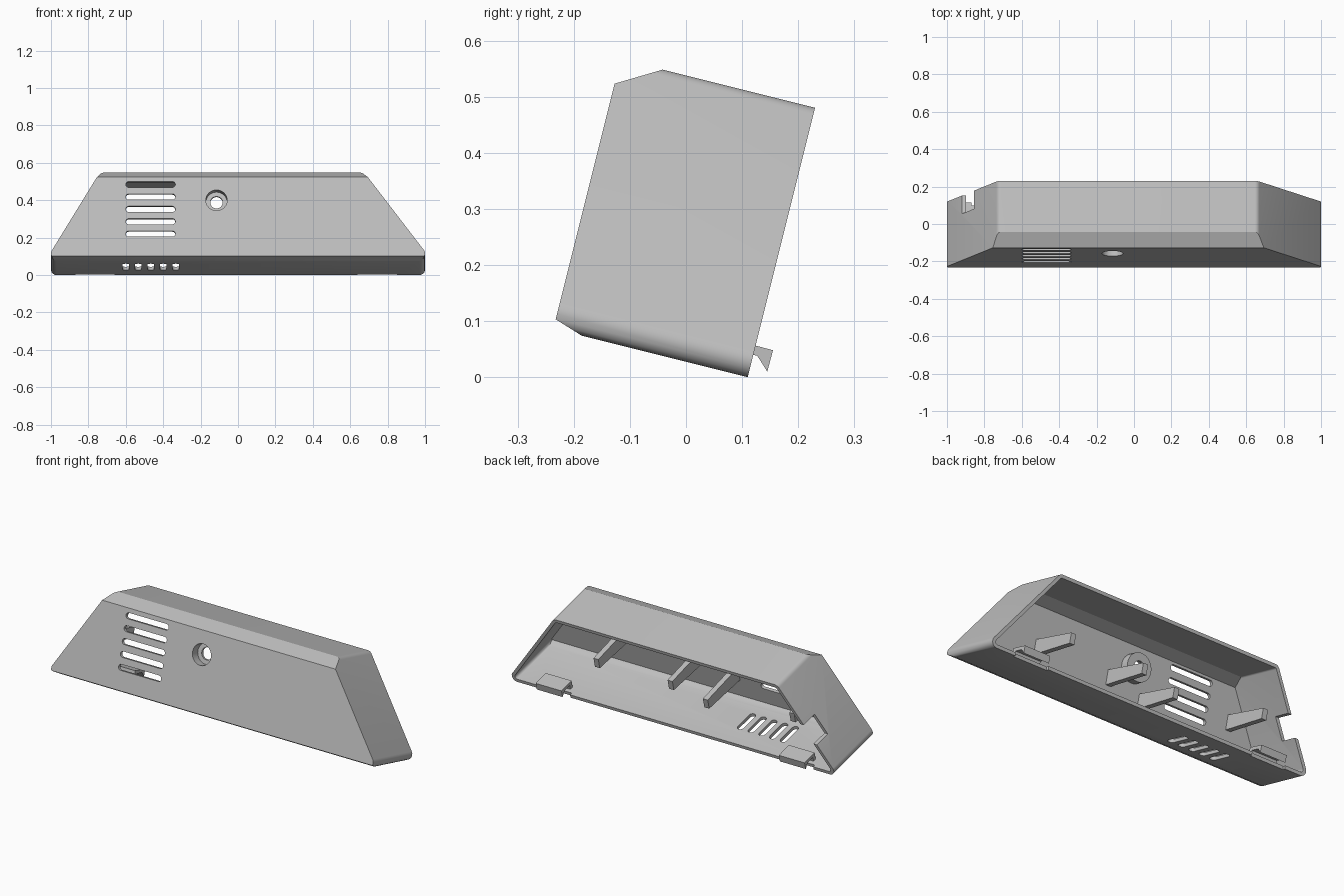
import bpy, bmesh, math
from mathutils import Vector, Matrix

if "Cube" in bpy.data.objects:
    bpy.data.objects.remove(bpy.data.objects["Cube"])

grey = bpy.data.materials.new("plain grey")
grey.use_nodes = True
COLOUR = (0.52, 0.52, 0.52, 1)
grey.diffuse_color = COLOUR
grey.node_tree.nodes["Principled BSDF"].inputs["Base Color"].default_value = COLOUR

# Cover frame: x across, v up the face, d from open back towards the face; tilted back
TILT = Matrix.Translation((0, 0.11, 0)) @ Matrix.Rotation(math.radians(-14.04), 4, 'X')
HEIGHT, DEPTH, WALL = 0.495, 0.357, 0.018
face_on = lambda x, v, d: (x, -d, v)
from_below = lambda x, d, v: (x, -d, v)
from_side = lambda d, v, x: (x, -d, v)


def finish(name, bm):
    bmesh.ops.recalc_face_normals(bm, faces=bm.faces)
    mesh = bpy.data.meshes.new(name)
    bm.to_mesh(mesh)
    bm.free()
    mesh.materials.append(grey)
    ob = bpy.data.objects.new(name, mesh)
    ob.matrix_world = TILT
    bpy.context.collection.objects.link(ob)
    return ob


def add_prism(bm, outline, place, lo, hi):
    ends = [[bm.verts.new(place(p[0], p[1], h)) for p in outline] for h in (lo, hi)]
    n = len(outline)
    for ring in ends:
        bm.faces.new(ring)
    for i in range(n):
        j = (i + 1) % n
        bm.faces.new((ends[0][i], ends[0][j], ends[1][j], ends[1][i]))


def prism(name, outline, place, lo, hi):
    bm = bmesh.new()
    add_prism(bm, outline, place, lo, hi)
    return finish(name, bm)


def rect(a, b, c, d):
    return [(a, c), (b, c), (b, d), (a, d)]


def rounded(corners, r, steps=6):
    """Fillet every corner of a convex outline."""
    pts = []
    corners = [Vector(c) for c in corners]
    for i, c in enumerate(corners):
        a = (corners[i - 1] - c).normalized()
        b = (corners[(i + 1) % len(corners)] - c).normalized()
        half = a.angle(b) / 2
        centre = c + (a + b).normalized() * (r / math.sin(half))
        start = c + a * (r / math.tan(half)) - centre
        end = c + b * (r / math.tan(half)) - centre
        sweep = start.angle(end)
        for k in range(steps + 1):
            t = k / steps
            pts.append(centre + (start * math.sin((1 - t) * sweep)
                                 + end * math.sin(t * sweep)) / math.sin(sweep))
    return pts


def body(name, inset, back, radius):
    """Trapezoid block with chamfered upper and lower front edges."""
    left, right = math.radians(59.2), math.radians(53.3)

    def side(sign, foot, angle, v):
        return (sign * (foot - v / math.tan(angle) - inset / math.sin(angle)), v)
    low, high = inset, HEIGHT - inset
    outline = rounded([side(-1, 1.023, left, low), side(1, 1.03, right, low),
                       side(1, 1.03, right, high), side(-1, 1.023, left, high)], radius)
    bm = bmesh.new()
    add_prism(bm, outline, face_on, back, DEPTH - inset)
    for point, normal in (((0, -0.28, HEIGHT), (0, -0.045, 0.077)),
                          ((0, -0.305, 0), (0, -0.017, -0.052))):
        no = Vector(normal).normalized()
        cut = bmesh.ops.bisect_plane(bm, geom=bm.verts[:] + bm.edges[:] + bm.faces[:],
                                     plane_co=Vector(point) - no * inset,
                                     plane_no=no, clear_outer=True)
        edges = [e for e in cut["geom_cut"] if isinstance(e, bmesh.types.BMEdge)]
        bmesh.ops.edgeloop_fill(bm, edges=edges)
    return finish(name, bm)


def carve(target, cutter):
    cutter.hide_render = True
    mod = target.modifiers.new("cut", 'BOOLEAN')
    mod.operation, mod.solver, mod.object = 'DIFFERENCE', 'EXACT', cutter
    bpy.context.view_layer.objects.active = target
    bpy.ops.object.modifier_apply(modifier=mod.name)
    bpy.data.objects.remove(cutter)


def smooth(ob):
    bpy.ops.object.select_all(action='DESELECT')
    ob.select_set(True)
    bpy.context.view_layer.objects.active = ob
    bpy.ops.object.shade_smooth_by_angle(angle=math.radians(25))


# Hollow shell
shell = body("cover_shell", 0, 0, 0.03)
carve(shell, body("cavity", WALL, -0.1, 0.014))

# Horizontal face vents and the row of vents underneath
bm = bmesh.new()
for i in range(5):
    v = 0.138 + i * 0.068
    slot = rounded(rect(-0.6, -0.335, v - 0.016, v + 0.016), 0.0155, 4)
    add_prism(bm, slot, face_on, 0.32, 0.4)
carve(shell, finish("face_vents", bm))
bm = bmesh.new()
for i in range(5):
    x = -0.6 + i * 0.0667
    slot = rounded(rect(x - 0.018, x + 0.018, 0.11, 0.25), 0.0175, 4)
    add_prism(bm, slot, from_below, -0.05, 0.05)
carve(shell, finish("under_vents", bm))

# Round opening in the face
HOLE_X, HOLE_V, SIDES = -0.115, 0.323, 32


def circle(r):
    return [(HOLE_X + r * math.cos(k * math.tau / SIDES),
             HOLE_V + r * math.sin(k * math.tau / SIDES)) for k in range(SIDES)]


carve(shell, prism("round_opening", circle(0.057), face_on, 0.32, 0.4))

# Cable notch in the right end, and shallow edge gaps at the clips
carve(shell, prism("cable_notch", rect(-0.05, 0.1, 0.173, 0.28), from_side, -1.1, -0.75))
CLIPS = (-0.765, 0.745)
for x in CLIPS:
    carve(shell, prism("clip_gap", rect(-0.05, 0.016, -0.05, 0.035),
                       from_side, x - 0.105, x + 0.105))
smooth(shell)

# Recessed cup behind the round opening
bm = bmesh.new()
profile = ((0.057, 0.345), (0.057, 0.308), (0.033, 0.308),
           (0.033, 0.293), (0.075, 0.293), (0.075, 0.345))
rings = [[bm.verts.new(face_on(x, v, d)) for x, v in circle(r)] for r, d in profile]
for i, ring in enumerate(rings):
    prev = rings[i - 1]
    for k in range(SIDES):
        m = (k + 1) % SIDES
        bm.faces.new((prev[k], prev[m], ring[m], ring[k]))
smooth(finish("recessed_cup", bm))

# Support ribs standing behind the face
for i, (x, v) in enumerate(((0.48, 0.2), (0.02, 0.2), (-0.19, 0.145), (-0.74, 0.225))):
    prism(f"support_rib_{i + 1}",
          [(0.06, v), (0.345, v - 0.012), (0.345, v + 0.068), (0.06, v + 0.055)],
          from_side, x - 0.015, x + 0.015)

# Hooked clips on the lower back edge
HOOK = [(0.06, 0.01), (0.06, 0.059), (-0.032, 0.0575), (-0.0315, 0.018),
        (-0.0075, 0.041), (0.04, 0.041), (0.04, 0.01)]
for name, x in zip(("right_clip", "left_clip"), CLIPS):
    prism(name, HOOK, from_side, x - 0.08, x + 0.08)
